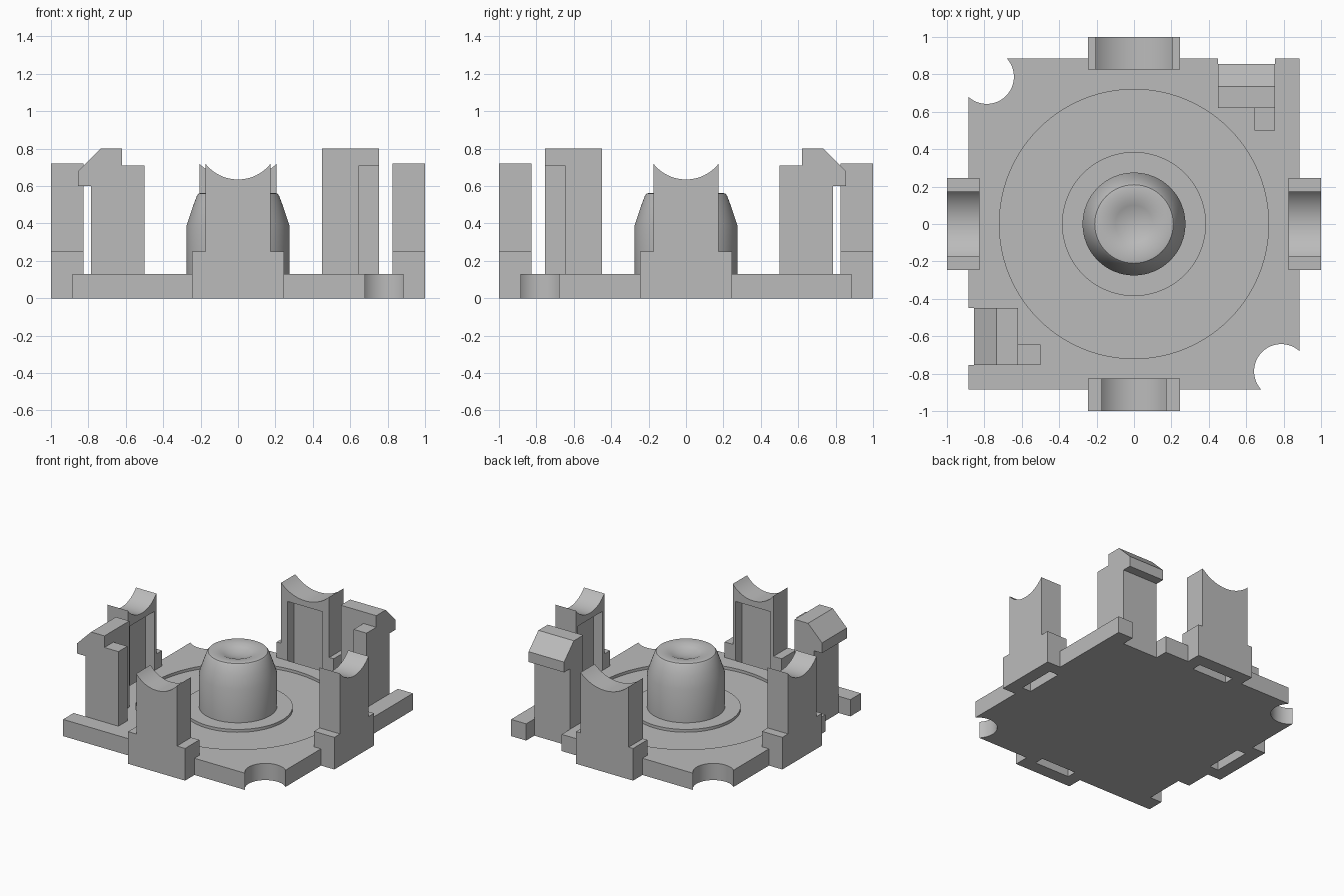
import bpy, bmesh
from math import cos, sin, pi, asin, radians
from mathutils import Matrix

old = bpy.data.objects.get("Cube")
if old:
    bpy.data.objects.remove(old, do_unlink=True)

grey = bpy.data.materials.new("plain_grey")
grey.use_nodes = True
colour = (0.5, 0.5, 0.5, 1)
grey.diffuse_color = colour
grey.node_tree.nodes["Principled BSDF"].inputs["Base Color"].default_value = colour


def finish(name, bm, matrix=Matrix()):
    bmesh.ops.transform(bm, matrix=matrix, verts=bm.verts)
    bmesh.ops.recalc_face_normals(bm, faces=bm.faces)
    mesh = bpy.data.meshes.new(name)
    bm.to_mesh(mesh)
    bm.free()
    mesh.materials.append(grey)
    obj = bpy.data.objects.new(name, mesh)
    bpy.context.collection.objects.link(obj)
    return obj


def prism(name, profile, y0, y1, matrix=Matrix()):
    """Extrude an x-z profile along y."""
    bm = bmesh.new()
    face = bm.faces.new([bm.verts.new((x, y0, z)) for x, z in profile])
    ext = bmesh.ops.extrude_face_region(bm, geom=[face])["geom"]
    moved = [v for v in ext if isinstance(v, bmesh.types.BMVert)]
    bmesh.ops.translate(bm, verts=moved, vec=(0, y1 - y0, 0))
    return finish(name, bm, matrix)


def box(name, x0, x1, y0, y1, z0, z1, matrix=Matrix()):
    return prism(name, [(x0, z0), (x1, z0), (x1, z1), (x0, z1)], y0, y1, matrix)


def cylinder(name, r, x, y, z0, z1, segments=96):
    bm = bmesh.new()
    bmesh.ops.create_cone(bm, cap_ends=True, segments=segments, radius1=r,
                          radius2=r, depth=z1 - z0)
    return finish(name, bm, Matrix.Translation((x, y, (z0 + z1) / 2)))


def select(obj):
    bpy.ops.object.select_all(action='DESELECT')
    obj.select_set(True)
    bpy.context.view_layer.objects.active = obj


def cut(obj, cutter):
    cutter.hide_render = True
    mod = obj.modifiers.new("cut", 'BOOLEAN')
    mod.operation = 'DIFFERENCE'
    mod.solver = 'EXACT'
    mod.object = cutter
    select(obj)
    bpy.ops.object.modifier_apply(modifier=mod.name)
    bpy.data.objects.remove(cutter, do_unlink=True)


def smooth(obj):
    select(obj)
    bpy.ops.object.shade_smooth_by_angle(angle=radians(25))


TOP = 0.13
EDGE = 0.885
# Reflection across the diagonal, placing the second latch
diagonal = Matrix(((0, -1, 0, 0), (-1, 0, 0, 0), (0, 0, 1, 0), (0, 0, 0, 1)))

# Base plate with a sunken round floor, corner bites and edge openings
plate = box("base_plate", -EDGE, EDGE, -EDGE, EDGE, 0, TOP)
cut(plate, cylinder("floor_cutter", 0.72, 0, 0, 0.108, 0.3))
for s in (-1, 1):
    cut(plate, cylinder("corner_cutter", 0.145, s * 0.787, -s * 0.787, -0.1, 0.3))
for m in (Matrix(), diagonal):
    cut(plate, box("latch_cutter", -1, -0.785, -0.755, -0.45, -0.1, 0.3, m))
for k in range(4):
    turn = Matrix.Rotation(k * pi / 2, 4, 'Z')
    cut(plate, box("post_cutter", -0.245, 0.245, -1.1, -0.825, -0.1, 0.3, turn))
smooth(plate)

# Raised disc around the central stud
smooth(cylinder("centre_disc", 0.385, 0, 0, 0.1, TOP))


# Saddle-topped posts, one on each side
def saddle_post(name, half, turn):
    sag, peak = 0.085, 0.72
    r = (half ** 2 + sag ** 2) / (2 * sag)
    sweep = asin(half / r)
    steps = 20
    arc = []
    for i in range(steps + 1):
        a = sweep * (1 - 2 * i / steps)
        arc.append((r * sin(a), peak - sag + r * (1 - cos(a))))
    profile = [(-0.245, 0), (0.245, 0), (0.245, 0.25), (half, 0.25)]
    profile += arc + [(-half, 0.25), (-0.245, 0.25)]
    post = prism(name, profile, -1, -0.825, turn)
    cut(post, box("pocket_cutter", -0.15, 0.15, -0.9, -0.7, -0.1, 0.59, turn))
    smooth(post)


for k, side in enumerate(("front", "left", "back", "right")):
    half = 0.207 if side == "back" else 0.175
    saddle_post(side + "_post", half, Matrix.Rotation(k * pi / 2, 4, 'Z'))

# Hooked latches with a stiffening rib
hook = [(-0.785, TOP), (-0.785, 0.6), (-0.855, 0.6), (-0.855, 0.68),
        (-0.735, 0.8), (-0.62, 0.8), (-0.62, TOP)]
for side, m in (("right", Matrix()), ("back", diagonal)):
    prism(side + "_latch", hook, -0.755, -0.45, m)
    box(side + "_latch_rib", -0.62, -0.5, -0.755, -0.645, TOP, 0.71, m)

# Central stud: turned profile with a tapered shoulder and dished top
stud_profile = [(0, 0.527), (0.05, 0.532), (0.1, 0.546), (0.13, 0.56),
                (0.195, 0.563), (0.21, 0.56), (0.22, 0.548), (0.245, 0.48),
                (0.275, 0.39), (0.275, TOP)]
bm = bmesh.new()
ring = [bm.verts.new((r, 0, z)) for r, z in stud_profile]
edges = [bm.edges.new(pair) for pair in zip(ring, ring[1:])]
bmesh.ops.spin(bm, geom=ring + edges, axis=(0, 0, 1), cent=(0, 0, 0),
               angle=2 * pi, steps=64)
bmesh.ops.remove_doubles(bm, verts=bm.verts, dist=0.0005)
smooth(finish("centre_stud", bm))
